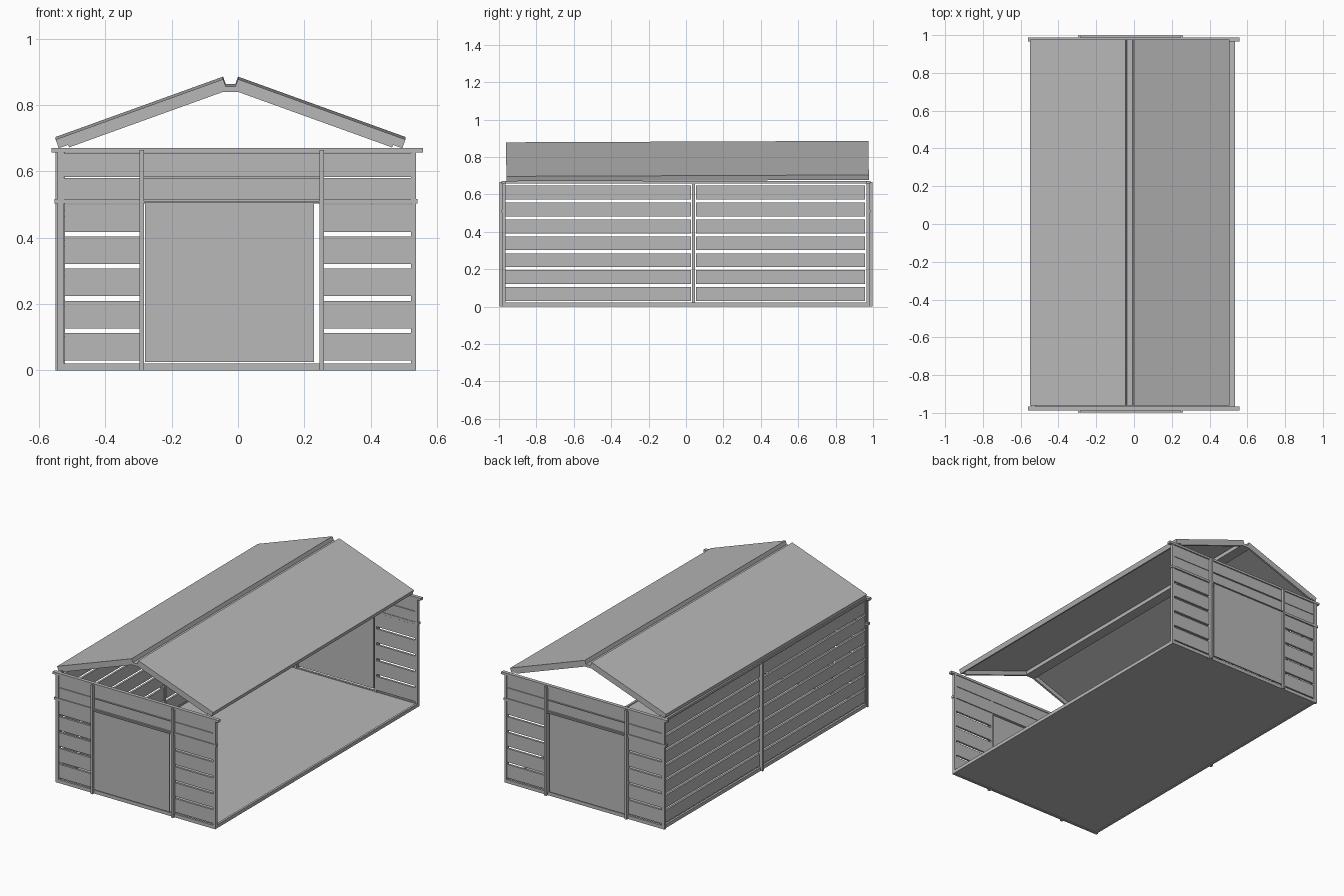
import bpy, bmesh, math
from mathutils import Vector

old = bpy.data.objects.get("Cube")
if old:
    bpy.data.objects.remove(old, do_unlink=True)

GREY = (0.48, 0.48, 0.48, 1)
mat = bpy.data.materials.new("galvanised grey")
mat.use_nodes = True
mat.diffuse_color = GREY
mat.node_tree.nodes["Principled BSDF"].inputs["Base Color"].default_value = GREY


def prism(name, profile, y0, y1):
    """Extrude an x-z outline along y."""
    bm = bmesh.new()
    face = bm.faces.new([bm.verts.new((x, y0, z)) for x, z in profile])
    ext = bmesh.ops.extrude_face_region(bm, geom=[face])
    verts = [v for v in ext["geom"] if isinstance(v, bmesh.types.BMVert)]
    bmesh.ops.translate(bm, vec=(0, y1 - y0, 0), verts=verts)
    bmesh.ops.recalc_face_normals(bm, faces=bm.faces)
    mesh = bpy.data.meshes.new(name)
    bm.to_mesh(mesh)
    bm.free()
    mesh.materials.append(mat)
    obj = bpy.data.objects.new(name, mesh)
    bpy.context.collection.objects.link(obj)
    return obj


def box(name, x, y, z):
    """Box from (low, high) pairs."""
    return prism(name, [(x[0], z[0]), (x[1], z[0]), (x[1], z[1]), (x[0], z[1])],
                 min(y), max(y))


# Floor with a rim frame
box("floor", (-0.53, 0.53), (-0.975, 0.975), (0.004, 0.016))
for x in (-0.538, 0.523):
    box("floor_side_rim", (x, x + 0.013), (-0.98, 0.98), (0, 0.021))
for y in (-0.985, 0.972):
    box("floor_end_rim", (-0.538, 0.536), (y, y + 0.013), (0, 0.021))

# End walls, the same at front and back
for end, s in (("front", -1), ("back", 1)):
    def part(name, x, depth, z):
        box(f"{end}_{name}", x, (s * depth[0], s * depth[1]), z)

    for x in (-0.538, 0.522):
        part("corner_post", (x, x + 0.014), (0.965, 0.985), (0, 0.667))
    for x in (-0.297, 0.246):
        part("door_post", (x, x + 0.014), (0.968, 0.998), (0, 0.665))
    for i in range(5):
        z = 0.03 + i * 0.097
        for side, x in (("right", (-0.523, -0.297)), ("left", (0.26, 0.523))):
            part(f"{side}_plank", x, (0.968, 0.981), (z, z + 0.083))
    part("lower_header", (-0.53, 0.536), (0.968, 0.981), (0.515, 0.58))
    part("upper_header", (-0.53, 0.53), (0.968, 0.981), (0.583, 0.656))
    part("header_seam", (-0.283, 0.246), (0.981, 0.988), (0.579, 0.584))
    part("lintel", (-0.553, 0.541), (0.965, 0.987), (0.503, 0.517))
    part("top_beam", (-0.562, 0.558), (0.965, 0.987), (0.657, 0.671))
    part("door", (-0.28, 0.229), (0.982, 0.99), (0.026, 0.51))
    part("door_rail", (-0.283, 0.246), (0.987, 0.997), (0.506, 0.511))

# Planked side wall, the other side stays open
for i in range(7):
    z = 0.03 + i * 0.0905
    for y in ((-0.968, 0.028), (0.053, 0.958)):
        box("side_plank", (-0.533, -0.521), y, (z, z + 0.074))
box("side_middle_post", (-0.551, -0.521), (0.033, 0.048), (0, 0.667))
box("side_top_rail", (-0.545, -0.522), (-0.975, 0.975), (0.658, 0.671))
for y in (-0.985, 0.972):
    box("side_corner_post", (-0.545, -0.53), (y, y + 0.013), (0, 0.667))

# Roof slopes, laid out along the slope and by depth below its top face
EAVE, RIDGE, MID = Vector((-0.55, 0.70)), Vector((-0.045, 0.882)), -0.0225
along = (RIDGE - EAVE).normalized()
down = Vector((along.y, -along.x))
LENGTH = (RIDGE - EAVE).length
Y0, Y1 = -0.958, 0.98


def slope_strip(name, u, t, y0=Y0, y1=Y1):
    pts = [EAVE + along * a + down * d
           for a, d in ((u[0], t[0]), (u[1], t[0]), (u[1], t[1]), (u[0], t[1]))]
    for side, flip in (("right", False), ("left", True)):
        outline = [(2 * MID - p.x if flip else p.x, p.y) for p in pts]
        prism(f"{side}_{name}", outline, y0, y1).rotation_euler.x = 0.004


slope_strip("roof_panel", (0, LENGTH), (0, 0.01))
slope_strip("eave_rail", (0, 0.014), (0.01, 0.028))
slope_strip("ridge_rail", (LENGTH - 0.014, LENGTH), (0.01, 0.028))
for y in (Y0, Y1 - 0.012):
    slope_strip("gable_rail", (0.014, LENGTH - 0.014), (0.01, 0.028), y, y + 0.012)
    slope_strip("rafter", (0.03, LENGTH - 0.002), (0.028, 0.036), y, y + 0.012)

# Ridge channel in the gap between the slopes
box("ridge_channel", (-0.055, 0.01), (Y0, Y1), (0.844, 0.86)).rotation_euler.x = 0.004
